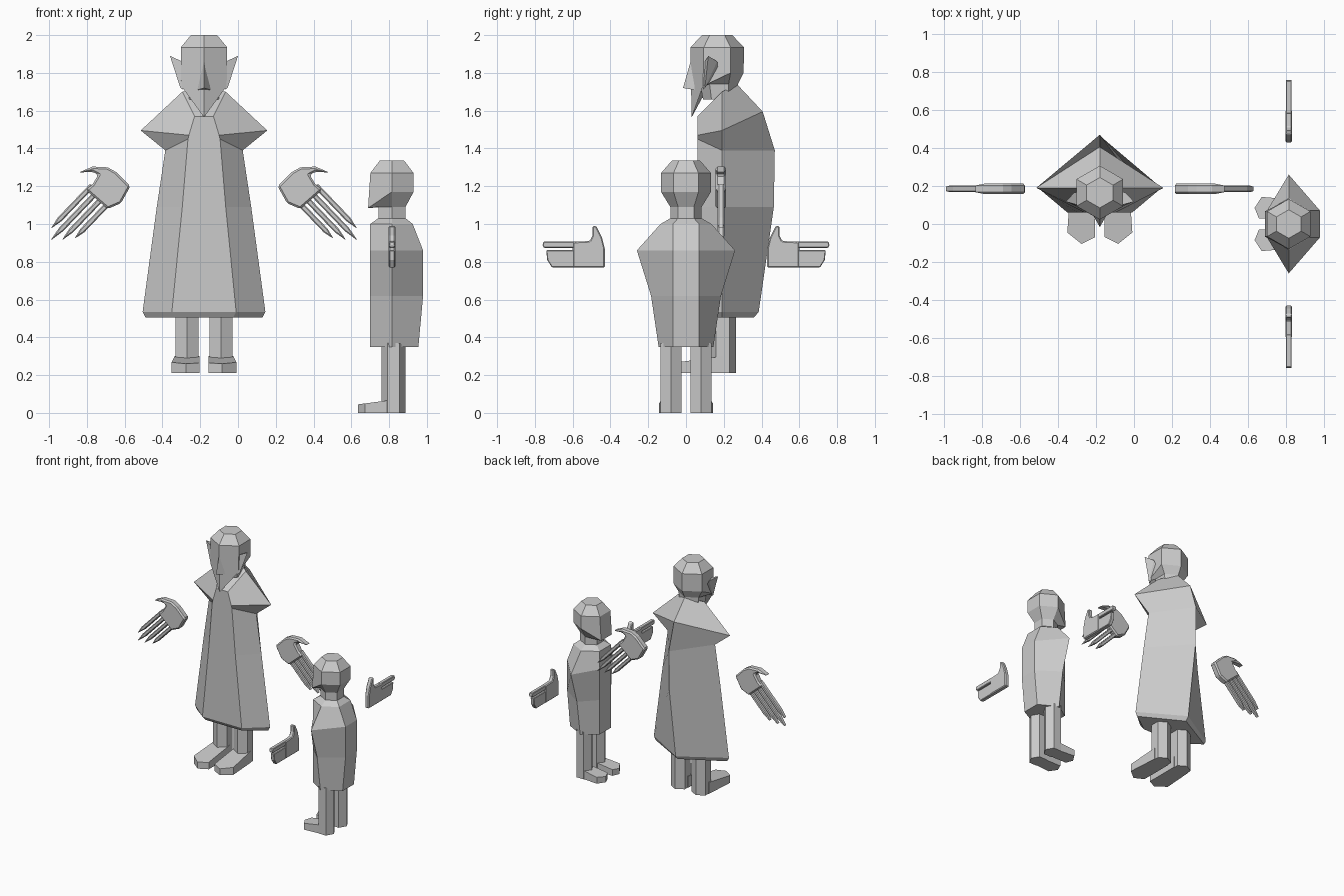
import bpy, bmesh
from mathutils import Vector, Matrix
from math import pi, sin, cos

cube = bpy.data.objects.get("Cube")
if cube:
    bpy.data.objects.remove(cube, do_unlink=True)

grey = bpy.data.materials.new("plain grey")
grey.use_nodes = True
tone = (0.6, 0.6, 0.6, 1)
grey.diffuse_color = tone
grey.node_tree.nodes["Principled BSDF"].inputs["Base Color"].default_value = tone

# Each figure is made facing -y and then put in its place
TALL = Matrix.Translation((-0.18, 0, 0))
SMALL = Matrix.Translation((0.815, 0, 0)) @ Matrix.Rotation(-pi / 2, 4, 'Z')


def loft(name, frame, rings, bevel=0):
    """Skin a stack of rings that have equal point counts, with capped ends."""
    bm = bmesh.new()
    loops = [[bm.verts.new(frame @ Vector(p)) for p in ring] for ring in rings]
    for low, high in zip(loops, loops[1:]):
        for i in range(len(low)):
            j = (i + 1) % len(low)
            bm.faces.new((low[i], low[j], high[j], high[i]))
    bm.faces.new(loops[0][::-1])
    bm.faces.new(loops[-1])
    bmesh.ops.recalc_face_normals(bm, faces=bm.faces[:])
    mesh = bpy.data.meshes.new(name)
    bm.to_mesh(mesh)
    bm.free()
    mesh.materials.append(grey)
    obj = bpy.data.objects.new(name, mesh)
    bpy.context.collection.objects.link(obj)
    if bevel:
        mod = obj.modifiers.new("soft_edges", 'BEVEL')
        mod.width = bevel
        mod.segments = 1
    return obj


def both(half):
    """Close a half ring, front to back, with its mirror image."""
    return half + [(-x, y, z) for x, y, z in reversed(half) if x]


def hexagon(r, x, y, z, turn=0):
    return [(x + r * sin(turn + i * pi / 3), y - r * cos(turn + i * pi / 3), z)
            for i in range(6)]


def slab(name, frame, outline, thick, bevel=0):
    """Extrude an upright outline drawn in x and z."""
    loft(name, frame, [[(x, y, z) for x, z in outline]
                       for y in (-thick / 2, thick / 2)], bevel)


def leg_and_foot(prefix, frame, side, mid, r, back, top, sole, width, toe, toe_top, heel_top):
    loft(prefix + "_leg", frame,
         [hexagon(r, side * mid, back, z) for z in (sole, top)])
    shape = [(-1, 0), (1, 0), (1.25, .8), (0.1, 1), (-1, .88)]
    plan = [(side * (mid + width * u), back + (toe - back) * v, v) for u, v in shape]
    loft(prefix + "_foot", frame,
         [[(x, y, sole) for x, y, v in plan],
          [(x, y, heel_top + (toe_top - heel_top) * v) for x, y, v in plan]])


# Tall figure: long cape with pointed shoulders and a ridge down the back
def cape_ring(front, front_z, side, side_z, back, back_z, front_y=.06):
    return both([(front, front_y, front_z), (side, .19, side_z), (0, back, back_z)])


loft("tall_cape", TALL, [
    cape_ring(.155, .505, .31, .505, .36, .505, .08),
    cape_ring(.17, .535, .325, .535, .385, .535),
    cape_ring(.115, 1.09, .25, 1.09, .465, 1.09),
    cape_ring(.085, 1.45, .205, 1.39, .47, 1.39),
    cape_ring(.08, 1.47, .335, 1.495, .406, 1.595),
    cape_ring(.05, 1.57, .115, 1.70, .27, 1.74)])

# Tall head with a keeled face running down to a pointed chin
jaw = both([(0, .03, 1.565), (.12, .09, 1.73), (.123, .236, 1.8), (0, .305, 1.8)])
loft("tall_head", TALL, [
    hexagon(.09, 0, .18, 1.66), hexagon(.1, 0, .175, 1.74), jaw,
    hexagon(.142, 0, .165, 1.935), hexagon(.08, 0, .165, 2)])
loft("tall_nose", TALL, [
    [(-.035, .045, 1.71), (0, -.016, 1.72), (.035, .045, 1.71)],
    [(-.012, .05, 1.86), (0, .024, 1.86), (.012, .05, 1.86)]])

for side, word in ((-1, "right"), (1, "left")):
    # Pointed ear
    loft("tall_ear_" + word, TALL, [
        [(side * .11, .09, 1.71), (side * .115, .1, 1.86), (side * .115, .17, 1.82)],
        [(side * .125, .1, 1.72), (side * .18, .118, 1.89), (side * .135, .165, 1.86)]])
    leg_and_foot("tall_" + word, TALL, side, .09, .07, .195, .53, .21,
                 .065, -.105, .26, .30)
    leg_and_foot("small_" + word, SMALL, side, .08, .064, .008, .37, 0,
                 .05, -.18, .045, .07)

    # Tall figure's hand: palm with hooked thumb, then four pointed fingers
    hand = TALL @ Matrix.Translation((0, .185, 0)) @ Matrix.Diagonal((side, 1, 1, 1))
    palm = [(.39, 1.2), (.44, 1.11), (.51, 1.08), (.625, 1.18), (.59, 1.21),
            (.56, 1.26), (.59, 1.277), (.665, 1.272), (.59, 1.304), (.51, 1.30),
            (.465, 1.275)]
    slab("tall_palm_" + word, hand, palm, .055, .01)
    for i, length in enumerate((.24, .29, .33, .28)):
        base = Vector((.52 + .033 * i, 1.095 + .027 * i))
        along = Vector((.69, -.72))
        across = Vector((.72, .69)) * .014
        knuckle = base - along * .04
        bend = base + along * length * .75
        tip = base + along * length
        slab(f"tall_finger_{word}_{i}", hand,
             [knuckle - across, bend - across, tip, bend + across, knuckle + across],
             .035, .006)

    # Small figure's hand: raised thumb, pointing finger and mitten block
    hand = SMALL @ Matrix.Diagonal((side, 1, 1, 1))
    slab("small_palm_" + word, hand,
         [(.43, .77), (.6, .77), (.6, .905), (.51, .91), (.495, .94), (.495, .99),
          (.475, .99), (.445, .93), (.43, .87)], .035, .006)
    slab("small_finger_" + word, hand,
         [(.58, .873), (.75, .873), (.76, .885), (.755, .907), (.58, .907)], .03, .004)
    slab("small_mitten_" + word, hand,
         [(.58, .77), (.71, .77), (.735, .81), (.74, .862), (.58, .862)], .03, .004)


# Small figure: six-sided coat, widest at the shoulders
def coat_ring(z, side, back, front=-.115, half=.07):
    return both([(half, front, z), (side, 0, z), (half, back, z)])


loft("small_coat", SMALL, [
    coat_ring(.35, .145, .14), coat_ring(.62, .185, .165), coat_ring(.86, .26, .165),
    coat_ring(1, .135, .11), coat_ring(1.03, .083, .073, -.073, .042)])

# Small head and neck, with the jaw pushed forward
flat = pi / 6
jaw = [(x, y - .012 if y < -.01 else y, 1.085 if y < -.01 else 1.17)
       for x, y, z in hexagon(.132, 0, 0, 0, flat)]
loft("small_head", SMALL, [
    hexagon(.083, 0, 0, 1.01, flat), hexagon(.083, 0, 0, 1.09, flat), jaw,
    hexagon(.132, 0, 0, 1.27, flat), hexagon(.075, 0, 0, 1.335, flat)])
